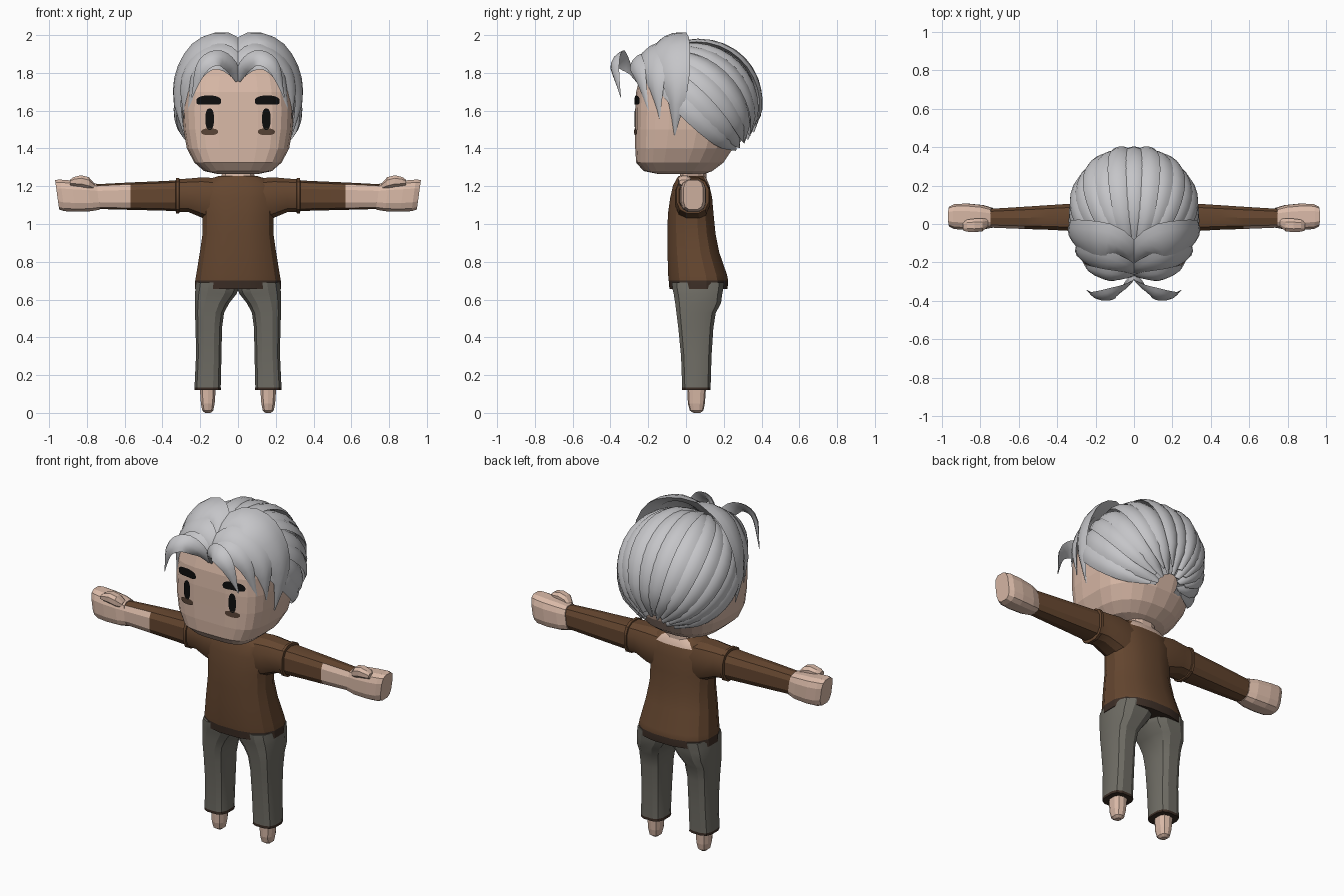
import bpy, bmesh, math
from mathutils import Vector
from mathutils.bvhtree import BVHTree

if "Cube" in bpy.data.objects:
    bpy.data.objects.remove(bpy.data.objects["Cube"])


def material(name, r, g, b):
    m = bpy.data.materials.new(name)
    m.diffuse_color = (r, g, b, 1)
    m.use_nodes = True
    m.node_tree.nodes["Principled BSDF"].inputs["Base Color"].default_value = m.diffuse_color
    return m


SKIN = material("skin", .70, .49, .39)
HAIR = material("silver hair", .56, .56, .58)
SHIRT = material("brown shirt", .130, .062, .029)
TRIM = material("dark trim", .045, .027, .019)
PANTS = material("grey trousers", .160, .153, .130)
BLACK = material("black", .004, .004, .004)
SHADE = material("under eye brown", .100, .058, .038)


def make(name, verts, faces, mats, rule=None, smooth=None):
    bm = bmesh.new()
    vs = [bm.verts.new(v) for v in verts]
    for f in faces:
        bm.faces.new([vs[i] for i in f])
    bmesh.ops.recalc_face_normals(bm, faces=bm.faces)
    bm.normal_update()
    if rule:
        for f in bm.faces:
            f.material_index = rule(f.calc_center_median(), f.normal)
    me = bpy.data.meshes.new(name)
    bm.to_mesh(me)
    bm.free()
    for m in mats:
        me.materials.append(m)
    ob = bpy.data.objects.new(name, me)
    bpy.context.collection.objects.link(ob)
    if smooth:
        bpy.ops.object.select_all(action='DESELECT')
        ob.select_set(True)
        bpy.context.view_layer.objects.active = ob
        bpy.ops.object.shade_smooth_by_angle(angle=math.radians(smooth))
    return ob


def skin_rings(rows, n):
    """Quads between consecutive closed rings plus end caps."""
    faces = [(r * n + i, r * n + (i + 1) % n, (r + 1) * n + (i + 1) % n, (r + 1) * n + i)
             for r in range(rows - 1) for i in range(n)]
    return faces + [tuple(range(n)), tuple(range((rows - 1) * n, rows * n))]


def loft(name, rings, mats, axis='z', n=12, p=(2.5, 2.5), side=1, rule=None, smooth=None, shear=0):
    """Rings are (position, u0, u1, v0, v1); p is roundness on the -v and +v half."""
    verts = []
    for pos, u0, u1, v0, v1 in rings:
        for i in range(n):
            a = 2 * math.pi * (i + .5) / n
            c, s = math.cos(a), math.sin(a)
            e = 2 / (p[0] if s < 0 else p[1])
            u = (u0 + u1) / 2 + (u1 - u0) / 2 * math.copysign(abs(c) ** e, c)
            v = (v0 + v1) / 2 + (v1 - v0) / 2 * math.copysign(abs(s) ** e, s)
            if axis == 'z':
                verts.append((u * side, v, pos))
            else:
                verts.append(((pos + shear * (v - 1.15)) * side, u, v))
    return make(name, verts, skin_rings(len(rings), n), mats, rule, smooth)


# head and neck
head = loft("head", [
    (1.265, -.11, .11, -.15, .10), (1.28, -.18, .18, -.225, .14), (1.325, -.232, .232, -.265, .20),
    (1.40, -.272, .272, -.27, .25), (1.50, -.29, .29, -.27, .285), (1.60, -.295, .295, -.27, .30),
    (1.70, -.288, .288, -.265, .30), (1.78, -.27, .27, -.245, .28), (1.85, -.2, .2, -.17, .22),
    (1.88, -.1, .1, -.08, .12)], [SKIN], n=24, p=(4, 2.4))
loft("neck", [(1.17, -.10, .10, -.04, .11), (1.24, -.09, .09, -.035, .11),
              (1.31, -.085, .085, -.03, .11)], [SKIN])

# shirt body with dark hem and open nape
loft("shirt", [
    (.655, -.232, .232, -.09, .222), (.70, -.23, .23, -.094, .226), (.73, -.225, .225, -.097, .22),
    (.85, -.205, .205, -.10, .178), (.95, -.19, .19, -.10, .158), (1.05, -.19, .19, -.098, .148),
    (1.14, -.20, .20, -.085, .14), (1.205, -.19, .19, -.07, .125), (1.24, -.15, .15, -.05, .11),
    (1.255, -.10, .10, -.04, .10)], [SHIRT, TRIM, SKIN], n=16, smooth=25,
    rule=lambda c, nn: 1 if c.z < .70 else 2 if c.z > 1.205 and c.y > .03 and abs(c.x) < .09 else 0)

for s, tag in ((-1, "left"), (1, "right")):
    # arms
    loft(tag + "_sleeve", [
        (.10, -.06, .125, 1.0, 1.245), (.19, -.06, .13, 1.03, 1.25), (.26, -.05, .12, 1.06, 1.243),
        (.31, -.047, .117, 1.06, 1.24), (.312, -.053, .123, 1.053, 1.246), (.328, -.053, .123, 1.053, 1.246),
        (.33, -.04, .108, 1.068, 1.232)], [SHIRT], 'x', 12, (2.6, 2.6), s, smooth=25)
    loft(tag + "_forearm", [
        (.30, -.04, .11, 1.068, 1.232), (.45, -.032, .10, 1.072, 1.225), (.57, -.028, .092, 1.075, 1.22),
        (.76, -.02, .08, 1.08, 1.21)], [SHIRT, SKIN], 'x', 10, (3, 3), s, smooth=25,
        rule=lambda c, nn: 1 if abs(c.x) > .57 and nn.y < -.85 else 0)
    loft(tag + "_hand", [
        (.74, -.02, .085, 1.075, 1.215), (.79, -.03, .10, 1.066, 1.225), (.87, -.032, .108, 1.063, 1.232),
        (.93, -.028, .105, 1.066, 1.237), (.957, -.015, .092, 1.075, 1.235)],
        [SKIN], 'x', 12, (3.2, 3.2), s, shear=.14)
    loft(tag + "_thumb", [
        (.76, -.015, .03, 1.18, 1.215), (.79, -.04, .03, 1.185, 1.25), (.83, -.045, .03, 1.195, 1.26),
        (.87, -.042, .025, 1.20, 1.25), (.89, -.035, .01, 1.205, 1.235)], [SKIN], 'x', 8, (2.5, 2.5), s)
    # legs
    loft(tag + "_trouser", [
        (.12, .087, .232, -.022, .132), (.135, .09, .232, -.022, .132), (.30, .086, .224, -.028, .137),
        (.45, .083, .226, -.043, .147), (.53, .072, .23, -.053, .16), (.58, .045, .231, -.06, .188),
        (.63, .005, .231, -.068, .195), (.652, -.004, .228, -.074, .20), (.69, -.004, .222, -.078, .205)],
        [PANTS, TRIM], 'z', 12, (3, 3), s, smooth=25, rule=lambda c, nn: 1 if c.z < .134 else 0)
    loft(tag + "_foot", [
        (.0, .145, .175, .04, .075), (.012, .13, .19, .02, .092), (.05, .122, .198, .01, .10),
        (.16, .114, .206, .005, .108)], [SKIN], 'z', 10, (2.6, 2.6), s)

# painted face plates laid on the head surface
tree = BVHTree.FromObject(head, bpy.context.evaluated_depsgraph_get())


def plate(name, cx, cz, a, b, mat, bend=0, p=3):
    n, verts = 12, []
    for i in range(n + 1):
        c = -math.cos(math.pi * i / n)
        h = max(b * (1 - abs(c) ** p) ** (1 / p), b * .15)
        for k in (-1, 0, 1):
            x, z = cx + a * c, cz + k * h - bend * c * c
            hit = tree.ray_cast(Vector((x, -1, z)), Vector((0, 1, 0)))[0]
            verts.append((x, (hit.y if hit else -.2) - .006, z))
    faces = [(3 * i + k, 3 * i + 3 + k, 3 * i + 4 + k, 3 * i + 1 + k) for i in range(n) for k in (0, 1)]
    ob = make(name, verts, faces, [mat])
    if sum(f.normal.y for f in ob.data.polygons) > 0:
        ob.data.flip_normals()


for s, tag in ((-1, "left"), (1, "right")):
    plate(tag + "_eyebrow", s * .155, 1.657, .066, .024, BLACK, .008)
    plate(tag + "_eye", s * .15, 1.555, .023, .057, BLACK, 0, 2.4)
    plate(tag + "_under_eye", s * .15, 1.488, .045, .018, SHADE, 0, 2.4)

# hair: strands follow an egg whose poles sit at the parting and the nape
C = Vector((0, .055, 1.63))
POLE, UP, SIDE = Vector((0, -.707, .707)), Vector((0, .707, .707)), Vector((1, 0, 0))


def egg(theta, phi, k=1.0):
    t, f = math.radians(theta), math.radians(phi)
    return C + k * (POLE * (.325 * math.cos(t)) + math.sin(t) * (
        UP * (.345 * math.cos(f)) + SIDE * (.322 * math.sin(f))))


def spline(pts, t):
    """Catmull-Rom point on a list of vectors, t in 0..1."""
    x = t * (len(pts) - 1)
    i = min(int(x), len(pts) - 2)
    x -= i
    b, c = pts[i], pts[i + 1]
    a = pts[i - 1] if i else b * 2 - c
    d = pts[i + 2] if i + 2 < len(pts) else c * 2 - b
    return .5 * (2 * b + (c - a) * x + (2 * a - 5 * b + 4 * c - d) * x * x + (3 * b - a - 3 * c + d) * x ** 3)


def lock(name, pts, widths, thick, tilt=0, steps=14):
    """Lens-shaped strand along a path, facing away from the head centre."""
    pts = [Vector(p) for p in pts]
    ws = [Vector((w, 0, 0)) for w in widths]
    shape = [(-1, 0), (-.55, .7), (0, 1), (.55, .7), (1, 0), (0, -.6)]
    verts = []
    for i in range(steps + 1):
        t = i / steps
        p = spline(pts, t)
        tan = (spline(pts, min(t + .02, 1)) - spline(pts, max(t - .02, 0))).normalized()
        across = tan.cross(p - C).normalized()
        out = across.cross(tan)
        w = max(spline(ws, t).x / 2, .003)
        h = thick * min(1, w / .04)
        verts += [p + across * (w * u) + out * (h * v + tilt * u) for u, v in shape]
    return make(name, verts, skin_rings(steps + 1, len(shape)), [HAIR], smooth=40)


# under layer of hair
cols, rows = 24, 12
grid = [egg(8 + 160 * r / rows, -104 + 208 * c / cols, .955) for r in range(rows + 1) for c in range(cols + 1)]
make("hair_cap", grid, [(r * (cols + 1) + c, r * (cols + 1) + c + 1, (r + 1) * (cols + 1) + c + 1,
     (r + 1) * (cols + 1) + c) for r in range(rows) for c in range(cols)], [HAIR], smooth=60)

# back strands, alternating lengths
for i in range(-7, 8):
    phi, end = i * 13.8, 168 - (abs(i) % 2) * 7
    thetas = [14 + (end - 14) * k / 6 for k in range(7)]
    lift = .985 + .02 * (i % 2)
    lock("back_strand", [egg(t, phi, lift) for t in thetas],
         [.05, .10, .112, .118, .112, .09, .02], .02, .012 if i > 0 else -.012 if i < 0 else 0)

# parted front locks
for s, tag in ((-1, "left"), (1, "right")):
    def m(*pts):
        return [(x * s, y, z) for x, y, z in pts]
    lock(tag + "_crown_lock", m((.0, -.22, 1.84), (.035, -.14, 1.94), (.12, -.09, 1.975), (.225, -.075, 1.925),
         (.30, -.06, 1.80), (.318, -.05, 1.66), (.285, -.06, 1.47)), [.03, .13, .19, .20, .17, .10, .0], .024)
    lock(tag + "_temple_lock", m((.0, -.25, 1.78), (.04, -.23, 1.87), (.12, -.20, 1.905), (.21, -.18, 1.86),
         (.275, -.16, 1.75), (.285, -.14, 1.56)), [.03, .12, .15, .15, .11, .0], .02)
    lock(tag + "_side_fringe", m((.0, -.265, 1.77), (.06, -.27, 1.845), (.14, -.265, 1.855), (.22, -.24, 1.78),
         (.265, -.20, 1.60)), [.03, .09, .10, .08, .0], .016)
    lock(tag + "_front_curl", m((.0, -.26, 1.76), (.04, -.315, 1.84), (.11, -.36, 1.88), (.19, -.375, 1.83),
         (.245, -.345, 1.67)), [.03, .08, .10, .08, .0], .016)
